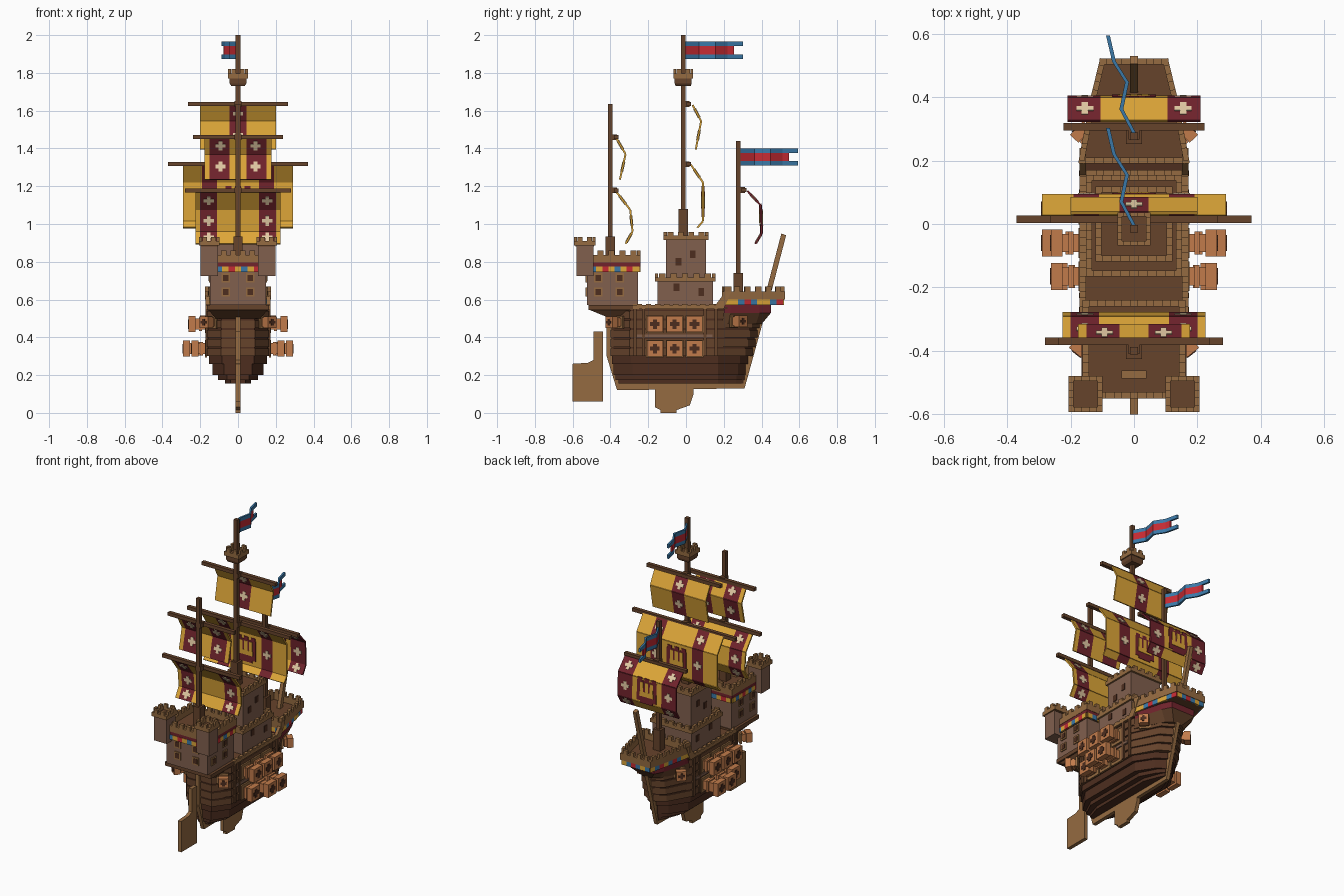
import bpy, bmesh, math
from mathutils import Matrix, Vector

cube = bpy.data.objects.get("Cube")
if cube:
    bpy.data.objects.remove(cube, do_unlink=True)

# Materials, from display colour to linear
HEX = dict(yellow="DDA53B", maroon="702830", cream="E2C9A2", wood="66452F", trim="936A43",
           wall="80604F", dark_hull="4E3124", copper="C07A4C", blue="3D78A6", red="C42F36")
NAMES = list(HEX)
MATS = []
for name, code in HEX.items():
    col = [(int(code[i:i + 2], 16) / 255) ** 2.2 for i in (0, 2, 4)] + [1]
    mat = bpy.data.materials.new(name)
    mat.use_nodes = True
    mat.diffuse_color = col
    mat.node_tree.nodes["Principled BSDF"].inputs["Base Color"].default_value = col
    MATS.append(mat)


class Part:
    """Collects boxes and prisms into one named object."""
    def __init__(self, name):
        self.name, self.bm = name, bmesh.new()

    def loft(self, low, high, mat):
        a = [self.bm.verts.new(p) for p in low]
        b = [self.bm.verts.new(p) for p in high]
        n = len(a)
        faces = [self.bm.faces.new(a), self.bm.faces.new(b)]
        faces += [self.bm.faces.new((a[i], a[(i + 1) % n], b[(i + 1) % n], b[i])) for i in range(n)]
        for f in faces:
            f.material_index = NAMES.index(mat)

    def prism(self, pts, z0, z1, mat, top=None):
        self.loft([(x, y, z0) for x, y in pts], [(x, y, z1) for x, y in top or pts], mat)

    def side(self, pts, x0, x1, mat):
        self.loft([(x0, y, z) for y, z in pts], [(x1, y, z) for y, z in pts], mat)

    def box(self, c, s, mat, M=Matrix()):
        q = [(-.5, -.5), (.5, -.5), (.5, .5), (-.5, .5)]
        ends = [[M @ (Vector(c) + Vector((x * s[0], y * s[1], k * s[2]))) for x, y in q] for k in (-.5, .5)]
        self.loft(*ends, mat)

    def edge_blocks(self, pts, z0, z1, thick, cols, step=10, fill=1):
        # a row of blocks along every edge of a closed outline
        for i, p in enumerate(pts):
            a, b = Vector(p), Vector(pts[(i + 1) % len(pts)])
            d = b - a
            n = max(1, round(d.length / step))
            M = Matrix.Translation((*a, (z0 + z1) / 2)) @ Matrix.Rotation(math.atan2(d.y, d.x), 4, 'Z')
            w = d.length / n
            for k in range(n):
                extra = thick if n == 1 else 0
                self.box(((k + .5) * w, 0, 0), (w * fill + extra, thick, z1 - z0), cols[k % len(cols)], M)

    def battlement(self, pts, z0, z1, z2, thick=.018):
        self.edge_blocks(pts, z0, z1, thick, ["trim"])
        self.edge_blocks(pts, z1, z2, thick, ["trim"], .055, .55)

    def done(self):
        bmesh.ops.recalc_face_normals(self.bm, faces=self.bm.faces)
        me = bpy.data.meshes.new(self.name)
        self.bm.to_mesh(me)
        for m in MATS:
            me.materials.append(m)
        ob = bpy.data.objects.new(self.name, me)
        bpy.context.collection.objects.link(ob)
        return ob


def mirrored(half):
    return half + [(-x, y) for x, y in reversed(half)]


def rect(hx, y0, y1):
    return [(-hx, y0), (hx, y0), (hx, y1), (-hx, y1)]


# Hull of stacked planks
def outline(w, ys, yb):
    return mirrored([(w * .55, ys), (w, ys + .1), (w, .17), (w * .5, yb - .04), (.015, yb)])

hull = Part("hull")
for z0, z1, w, mat in [(.155, .175, .07, "dark_hull"), (.175, .2, .105, "dark_hull"),
                       (.2, .26, .135, "dark_hull"), (.26, .3, .153, "dark_hull")]:
    hull.prism(outline(w, -.33 - w * .4, .27 + z0 * .22), z0, z1, mat)
for i in range(5):
    z = .3 + i * .05
    hull.prism(outline(.165, -.4, .29 + z * .22), z, z + .04, "wood")
    hull.prism(outline(.158, -.395, .285 + z * .22), z + .04, z + .05, "dark_hull")
for s in (1, -1):
    for y in (-.27, -.225, .1, .16):
        hull.box((s * .165, y, .425), (.016, .016, .25), "wood")
    hull.box((s * .165, -.06, .405), (.012, .4, .018), "wall")
hull.box((0, -.06, .553), (.32, .42, .01), "wood")
hull.box((0, .185, .555), (.325, .07, .012), "dark_hull")
rail = rect(.162, -.27, .16)
hull.edge_blocks(rail, .55, .57, .02, ["trim"])
hull.edge_blocks(rail, .57, .577, .02, ["trim"], .05, .6)
hull.done()

keel = Part("keel")
keel.side([(-.42, .55), (-.42, .3), (-.365, .12), (.31, .13), (.44, .6), (.36, .6), (.3, .55)], -.012, .012, "trim")
keel.side([(-.165, .14), (-.165, .03), (-.135, .015), (-.135, 0), (-.05, 0), (-.05, .015),
           (.02, .04), (.04, .1), (.04, .14)], -.012, .012, "trim")
keel.done()
rudder = Part("rudder")
rudder.side([(-.6, .06), (-.44, .06), (-.44, .43), (-.49, .43), (-.49, .28), (-.52, .265), (-.6, .26)],
            -.012, .012, "trim")
rudder.done()


# Cannons: barrel, flared square muzzle, dark cross bore
def cannon(part, origin, angle, length, size=.085):
    M = Matrix.Translation(origin) @ Matrix.Rotation(angle, 4, 'Z')
    part.box((.004, 0, 0), (.012, size * 1.1, size * 1.1), "trim", M)
    part.box((length / 2, 0, 0), (length, size * .68, size * .68), "copper", M)
    part.box((length * .35, 0, 0), (.015, size * .85, size * .85), "copper", M)
    part.box((length - .018, 0, 0), (.036, size, size), "copper", M)
    for a, b in ((.6, .25), (.25, .6)):
        part.box((length, 0, 0), (.006, size * a, size * b), "dark_hull", M)

guns = Part("cannons")
for s in (1, -1):
    turn = lambda a: a if s > 0 else math.pi - a
    for y in (-.165, -.06, .045):
        cannon(guns, (s * .165, y, .47), turn(0), .097)
        cannon(guns, (s * .165, y, .34), turn(0), .08 if y < -.1 else .125)
    cannon(guns, (s * .13, .255, .485), turn(.75), .07, .06)
    cannon(guns, (s * .135, -.35, .48), turn(-.9), .075, .06)
guns.done()

# Forecastle, flared out over the bow
fore = mirrored([(.165, .2), (.158, .24), (.125, .41), (.1, .512)])
fore_low = mirrored([(.16, .19), (.15, .22), (.07, .37), (.03, .4)])
fore_mid = mirrored([(.163, .2), (.157, .235), (.115, .39), (.085, .45)])
fc = Part("forecastle")
fc.prism(fore_low, .47, .53, "wood", fore_mid)
fc.prism(fore_mid, .53, .57, "maroon")
fc.prism(fore, .57, .605, "wood")
fc.edge_blocks(fore, .57, .6, .012, ["yellow", "blue", "red", "blue"], .032)
fc.battlement(fore, .6, .643, .668)
for s in (1, -1):
    fc.side([(.14, .55), (.2, .55), (.24, .643), (.21, .643)], s * .152, s * .172, "trim")
fc.done()

# Bowsprit
sprit = Part("bowsprit")
sprit.side([(.4, .55), (.428, .55), (.53, .94), (.505, .95)], -.012, .012, "trim")
sprit.done()


# Windows: tan frame and dark pane, facing along an angle
def window(part, pos, angle):
    M = Matrix.Translation(pos) @ Matrix.Rotation(angle, 4, 'Z')
    part.box((0, 0, 0), (.012, .046, .05), "trim", M)
    part.box((.005, 0, 0), (.006, .028, .032), "dark_hull", M)

# Aftcastle with two corner turrets
aft = Part("aftcastle")
aft.prism(rect(.12, -.4, -.25), .5, .545, "wood", rect(.155, -.51, -.25))
aft.prism(rect(.165, -.515, -.25), .545, .57, "wood")
aft.prism(rect(.148, -.525, -.255), .57, .745, "wall")
aft.prism(rect(.155, -.545, -.245), .745, .8, "wood")
top_edge = rect(.152, -.54, -.25)
aft.edge_blocks(top_edge, .745, .775, .02, ["yellow", "blue", "yellow", "red"], .034)
aft.edge_blocks(top_edge, .775, .795, .016, ["maroon"])
aft.battlement(top_edge, .795, .835, .86, .02)
for z in (.64, .715):
    for k in (-1, 1):
        window(aft, (k * .065, -.525, z), -math.pi / 2)
        for y in (-.465, -.35):
            window(aft, (k * .148, y, z), 0 if k > 0 else math.pi)
for s in (1, -1):
    ring = [(s * .153 + x, y) for x, y in rect(.046, -.585, -.487)]
    aft.prism([(s * .153 + x, y) for x, y in rect(.046, -.58, -.49)], .725, .885, "wall")
    aft.prism(ring, .88, .895, "wood")
    aft.battlement(ring, .885, .91, .932, .016)
aft.box((0, -.475, .81), (.08, .025, .03), "trim")
aft.done()

# Two-stage tower amidships
tower = Part("central_tower")
for h, y0, y1, z0, z1 in [(.14, -.152, .142, .55, .7), (.11, -.105, .105, .7, .92)]:
    tower.prism(rect(h, y0, y1), z0, z1, "wall")
    tower.prism(rect(h, y0, y1), z1, z1 + .008, "wood")
    tower.battlement(rect(h + .002, y0 - .004, y1 + .004), z1 - .005, z1 + .018, z1 + .038)
for s in (1, -1):
    for y, z in ((.035, .84), (-.04, .8)):
        tower.box((s * .11, y, z), (.008, .03, .04), "dark_hull")
    for y, z in ((-.05, .665), (.08, .64)):
        tower.box((s * .14, y, z), (.008, .03, .04), "dark_hull")
tower.done()

# Masts and yards
for name, y, z0, z1, step_top, yards in [
        ("main", -.015, .9, 2, 1.08, [(1.635, .265), (1.317, .37)]),
        ("fore", .277, .6, 1.44, .74, [(1.18, .222)]),
        ("mizzen", -.4, .78, 1.635, .935, [(1.46, .238), (1.178, .28)])]:
    mast = Part(name + "_mast")
    mast.box((0, y, (z0 + z1) / 2), (.024, .024, z1 - z0), "wood")
    mast.box((0, y, (z0 + step_top) / 2), (.05, .05, step_top - z0), "wood")
    for z, w in yards:
        mast.box((0, y + .03, z), (w * 2, .024, .022), "wood")
        mast.box((0, y + .012, z), (.036, .045, .03), "wood")
    mast.done()

nest = Part("crows_nest")
nest.prism(rect(.035, -.055, .025), 1.73, 1.745, "wood", rect(.045, -.06, .03))
nest.prism(rect(.045, -.06, .03), 1.745, 1.78, "wood")
nest.battlement(rect(.045, -.06, .03), 1.77, 1.797, 1.82, .014)
nest.done()


# Sails: bent sheets with vertical stripes, crosses and a castle badge
def sail(name, profile, half, stripe, crosses, badge=None):
    sheet = Part(name)
    marks = Part(name + "_marks")
    xs = sorted({-half, half, *stripe, *(-x for x in stripe)})
    for i, (a, b) in enumerate(zip(profile, profile[1:])):
        a, b = Vector((0, *a)), Vector((0, *b))
        d = b - a
        across = Vector((0, -d.z, d.y)).normalized() * .005
        for x0, x1 in zip(xs, xs[1:]):
            mid = abs(x0 + x1) / 2
            mat = "maroon" if stripe[0] < mid < stripe[1] else "yellow"
            sheet.loft([a + across + Vector((x, 0, 0)) for x in (x0, x1)] + [a - across + Vector((x, 0, 0)) for x in (x1, x0)],
                       [b + across + Vector((x, 0, 0)) for x in (x0, x1)] + [b - across + Vector((x, 0, 0)) for x in (x1, x0)], mat)
        M = Matrix.Translation((a + b) / 2) @ Matrix.Rotation(math.atan2(d.y, -d.z), 4, 'X')
        for face in (-1, 1):
            y = face * .006
            for x in crosses if d.length > .06 else []:
                marks.box((x, y, 0), (.054, .004, .02), "cream", M)
                marks.box((x, y, 0), (.02, .004, .054), "cream", M)
            if badge == i:
                marks.box((0, y, 0), (.14, .004, .13), "maroon", M)
                marks.box((0, y, -.07), (.09, .004, .02), "maroon", M)
                for x in (-.05, 0, .05):
                    marks.box((x, y, .073), (.03, .004, .02), "maroon", M)
                    marks.box((x * .7, y * 1.4, .01), (.022, .004, .09), "yellow", M)
                marks.box((0, y * 1.4, -.02), (.1, .004, .03), "yellow", M)
    sheet.done()
    if crosses:
        marks.done()

sail("main_topsail", [(.035, 1.63), (.08, 1.545), (.052, 1.395)], .2, (-.045, .045), [0])
sail("main_sail", [(.025, 1.315), (.09, 1.22), (.09, 1.015), (.06, .98)], .29, (.11, .19), [-.15, .15], 1)
sail("mizzen_topsail", [(-.375, 1.465), (-.32, 1.37), (-.35, 1.235)], .177, (.045, .15), [-.093, .093])
sail("mizzen_sail", [(-.375, 1.178), (-.295, 1.075), (-.283, .96), (-.32, .895)], .225, (.11, .2), [-.155, .155])
sail("fore_sail", [(.325, 1.175), (.395, 1.1), (.4, .95), (.367, .895)], .2, (.105, .21), [-.155, .155], 1)

# Swallow-tailed pennants
wave = [(0, 0), (-.04, .075), (-.022, .16), (-.063, .225), (-.082, .307)]
for name, y0, z in (("main_pennant", -.005, 1.92), ("fore_pennant", .287, 1.355)):
    flag = Part(name)
    for i, (a, b) in enumerate(zip(wave, wave[1:])):
        a, b = Vector((a[0], a[1] + y0)), Vector((b[0], b[1] + y0))
        if i == 3:
            stop = a.lerp(b, .4)
        else:
            stop = b
        for mat, low, high, end in (("blue", -.046, -.022, b), ("red", -.022, .022, stop), ("blue", .022, .046, b)):
            q = [(a.x - .006, a.y), (a.x + .006, a.y), (end.x + .006, end.y), (end.x - .006, end.y)]
            flag.prism(q, z + low, z + high, mat)
    flag.done()
